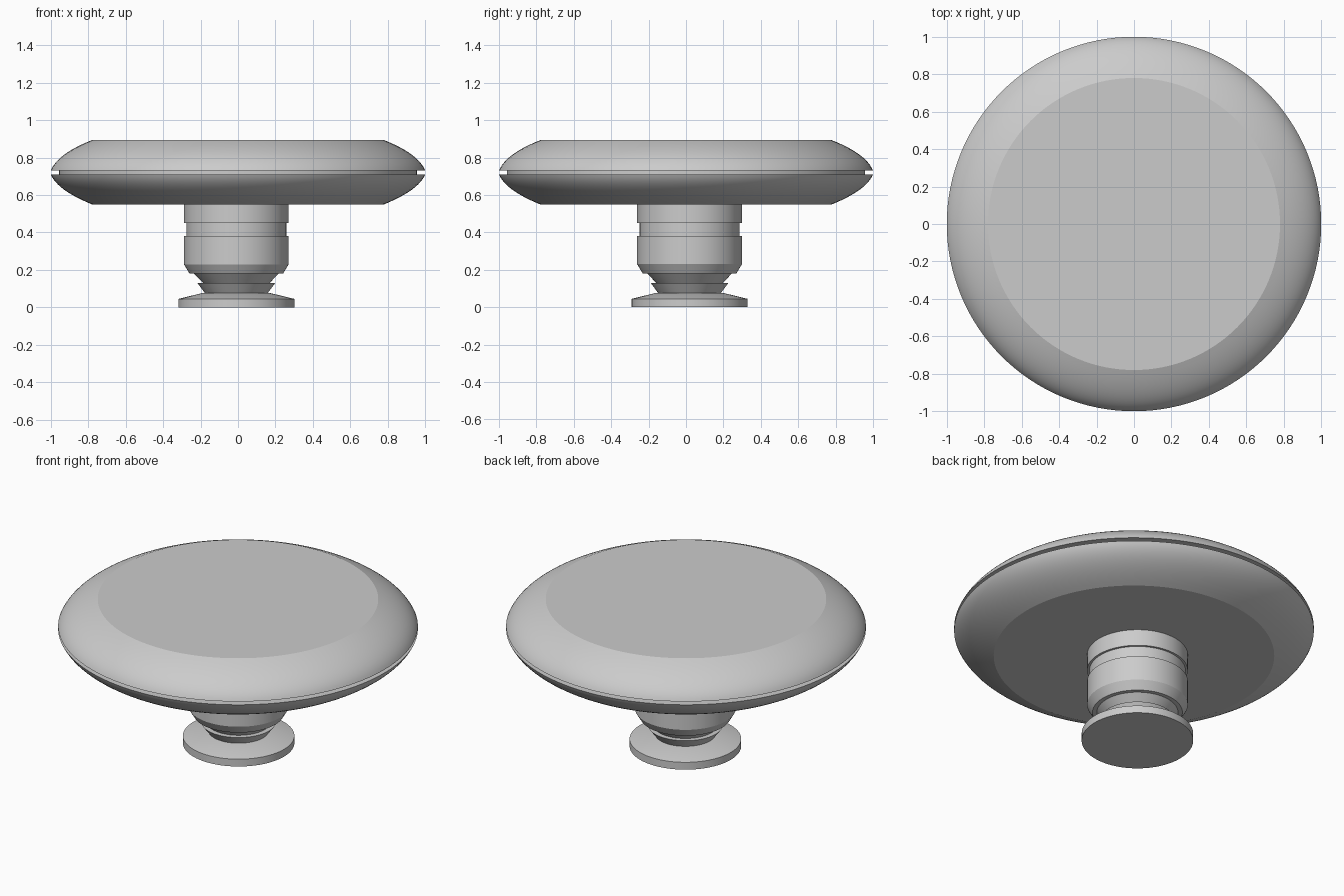
import bpy
import math

cube = bpy.data.objects.get("Cube")
if cube:
    bpy.data.objects.remove(cube, do_unlink=True)

# Single plain grey material
grey = bpy.data.materials.new("light_grey")
grey.use_nodes = True
colour = (0.6, 0.6, 0.6, 1)
grey.diffuse_color = colour
grey.node_tree.nodes["Principled BSDF"].inputs["Base Color"].default_value = colour


def lathe(name, profile, centre=(0, 0), sides=128):
    """Spin (radius, height) points, bottom to top, and cap both ends."""
    verts, faces = [], []
    for r, z in profile:
        for i in range(sides):
            a = math.tau * i / sides
            verts.append((r * math.cos(a), r * math.sin(a), z))
    for k in range(len(profile) - 1):
        low, high = k * sides, (k + 1) * sides
        for i in range(sides):
            j = (i + 1) % sides
            faces.append((low + i, low + j, high + j, high + i))
    last = (len(profile) - 1) * sides
    faces.append(tuple(reversed(range(sides))))
    faces.append(tuple(range(last, last + sides)))
    mesh = bpy.data.meshes.new(name)
    mesh.from_pydata(verts, [], faces)
    mesh.materials.append(grey)
    ob = bpy.data.objects.new(name, mesh)
    bpy.context.collection.objects.link(ob)
    ob.location = (centre[0], centre[1], 0)
    bpy.ops.object.select_all(action='DESELECT')
    bpy.context.view_layer.objects.active = ob
    ob.select_set(True)
    bpy.ops.object.shade_smooth_by_angle(angle=math.radians(18))
    return ob


def rim(start, pull, end, steps=12):
    """Rounded rim profile as a quadratic curve."""
    return [tuple((1 - t) ** 2 * a + 2 * t * (1 - t) * b + t * t * c
                  for a, b, c in zip(start, pull, end))
            for t in (i / steps for i in range(steps + 1))]


# Disc: two rounded shells with a recessed core showing in the seam
lathe("lower_shell", rim((0.78, 0.55), (0.965, 0.625), (1, 0.71)))
lathe("seam_core", [(0.957, 0.70), (0.957, 0.74)])
lathe("upper_shell", rim((1, 0.73), (0.965, 0.82), (0.78, 0.893)))

# Stem, set slightly off the disc's centre
axis = (-0.009, 0.019)
lathe("stem_collar", [(0.28, 0.45), (0.28, 0.56)], axis)
lathe("stem_groove", [(0.267, 0.37), (0.267, 0.46)], axis)
lathe("stem_body", [(0.25, 0.18), (0.28, 0.23), (0.28, 0.38)], axis)

# Tapered neck rings and foot
lathe("neck_upper_ring", [(0.178, 0.13), (0.226, 0.18)], axis)
lathe("neck_lower_ring", [(0.167, 0.075), (0.208, 0.13)], axis)
lathe("foot", [(0.31, 0), (0.31, 0.045), (0.178, 0.077)], axis)
